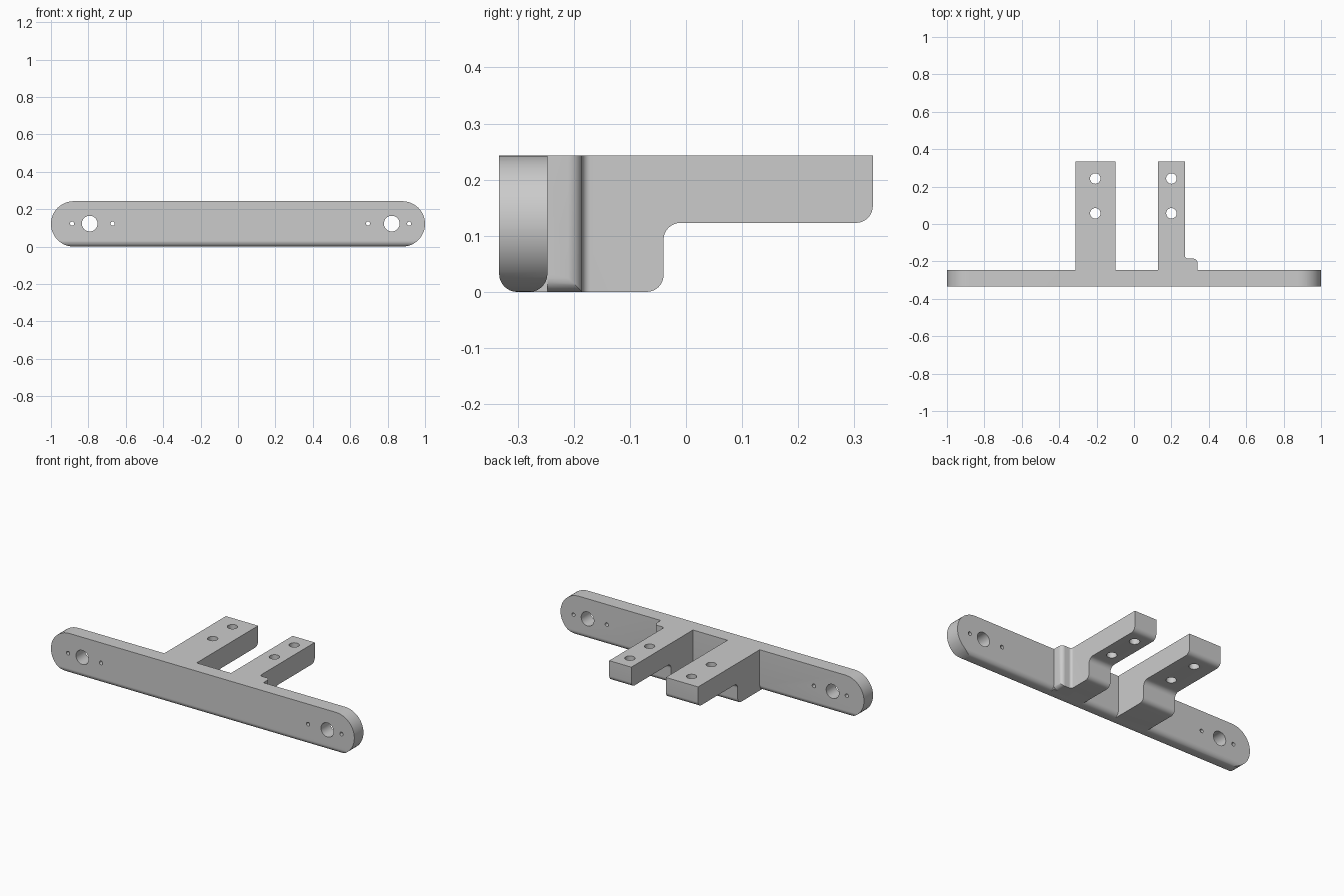
import bpy, bmesh, math
from mathutils import Vector

if "Cube" in bpy.data.objects:
    bpy.data.objects.remove(bpy.data.objects["Cube"])

H = 0.243            # overall height
FRONT, BACK = -0.333, -0.247   # plate faces in y

grey = bpy.data.materials.new("grey plastic")
grey.diffuse_color = (0.6, 0.6, 0.6, 1)
grey.use_nodes = True
grey.node_tree.nodes["Principled BSDF"].inputs["Base Color"].default_value = grey.diffuse_color


def rounded(points, steps=8):
    """Outline from (u, v, radius) corners, replacing each corner by an arc."""
    out = []
    for i, (u, v, r) in enumerate(points):
        p = Vector((u, v))
        if not r:
            out.append(p)
            continue
        a = (Vector(points[i - 1][:2]) - p).normalized()
        b = (Vector(points[(i + 1) % len(points)][:2]) - p).normalized()
        c = p + (a + b) * r          # corners are all right angles
        for k in range(steps + 1):
            t = k / steps * math.pi / 2
            out.append(c - b * r * math.cos(t) - a * r * math.sin(t))
    return out


def prism(name, outline, axis, lo, hi):
    """Extrude a 2D outline along an axis between lo and hi."""
    place = {"x": lambda u, v, w: (w, u, v),
             "y": lambda u, v, w: (u, w, v),
             "z": lambda u, v, w: (u, v, w)}[axis]
    bm = bmesh.new()
    rings = [[bm.verts.new(place(p[0], p[1], w)) for p in outline] for w in (lo, hi)]
    n = len(outline)
    bm.faces.new(rings[0])
    bm.faces.new(rings[1])
    for i in range(n):
        j = (i + 1) % n
        bm.faces.new((rings[0][i], rings[0][j], rings[1][j], rings[1][i]))
    bmesh.ops.recalc_face_normals(bm, faces=bm.faces)
    mesh = bpy.data.meshes.new(name)
    bm.to_mesh(mesh)
    bm.free()
    ob = bpy.data.objects.new(name, mesh)
    bpy.context.collection.objects.link(ob)
    mesh.materials.append(grey)
    return ob


def circle(u, v, r, n=32):
    return [(u + r * math.cos(2 * math.pi * k / n),
             v + r * math.sin(2 * math.pi * k / n)) for k in range(n)]


def edge_cutter(name, edge, sign, r, axis, lo, hi):
    """Sliver that rounds a bottom edge at `edge`, facing `sign`."""
    e = 0.004
    pts = [(edge + sign * e, -e), (edge - sign * r, -e)]
    for k in range(9):
        t = k / 8 * math.pi / 2
        pts.append((edge - sign * r * (1 - math.sin(t)), r * (1 - math.cos(t))))
    pts.append((edge + sign * e, r))
    return prism(name, pts, axis, lo, hi)


# Bracket plan: wide plate, two arms and the small rounded step
plan = rounded([(-1, FRONT, 0), (1, FRONT, 0), (1, BACK, 0), (0.34, BACK, 0),
                (0.34, -0.185, 0.025), (0.273, -0.185, 0.015), (0.273, 0.333, 0),
                (0.127, 0.333, 0), (0.127, BACK, 0), (-0.1, BACK, 0),
                (-0.1, 0.333, 0), (-0.313, 0.333, 0), (-0.313, BACK, 0), (-1, BACK, 0)])
bracket = prism("bracket", plan, "z", 0, H)

# Side profile: rounded front edge and stepped underside of the arms
side = rounded([(FRONT, 0, 0.032), (-0.04, 0, 0.03), (-0.04, 0.123, 0.03),
                (0.333, 0.123, 0.03), (0.333, H + 0.1, 0), (FRONT, H + 0.1, 0)])
side_profile = prism("side_profile_cutter", side, "x", -1.1, 1.1)

# Front outline: bar with half-round ends
R = H / 2
bar = [(s * (1 - R) + R * math.cos(a0 + k * math.pi / 24),
        R + R * math.sin(a0 + k * math.pi / 24))
       for s, a0 in ((1, -math.pi / 2), (-1, math.pi / 2)) for k in range(25)]
front_outline = prism("front_outline_cutter", bar, "y", -0.5, 0.5)

jobs = [(side_profile, "INTERSECT"), (front_outline, "INTERSECT")]

# Rounded lower back edge of the plate, and of the step
for lo, hi in ((-1.1, -0.313), (-0.1, 0.127), (0.34, 1.1)):
    jobs.append((edge_cutter("plate_edge_cutter", BACK, 1, 0.032, "x", lo, hi), "DIFFERENCE"))
jobs.append((edge_cutter("step_edge_cutter", 0.34, 1, 0.025, "y", BACK, -0.18), "DIFFERENCE"))

# Mounting holes through the plate
for x, r in ((-0.793, 0.042), (0.822, 0.042), (-0.887, 0.011),
             (-0.67, 0.011), (0.695, 0.011), (0.915, 0.011)):
    jobs.append((prism("plate_hole_cutter", circle(x, 0.123, r), "y", -0.4, -0.2), "DIFFERENCE"))

# Screw holes through the arms
for x in (-0.207, 0.2):
    for y in (0.057, 0.243):
        jobs.append((prism("arm_hole_cutter", circle(x, y, 0.028), "z", 0.05, 0.3), "DIFFERENCE"))

bpy.context.view_layer.objects.active = bracket
for cutter, op in jobs:
    mod = bracket.modifiers.new("cut", "BOOLEAN")
    mod.operation, mod.solver, mod.object = op, "EXACT", cutter
    bpy.ops.object.modifier_apply(modifier=mod.name)
    bpy.data.objects.remove(cutter)

bpy.ops.object.select_all(action="DESELECT")
bracket.select_set(True)
bpy.ops.object.shade_smooth_by_angle(angle=math.radians(30))
